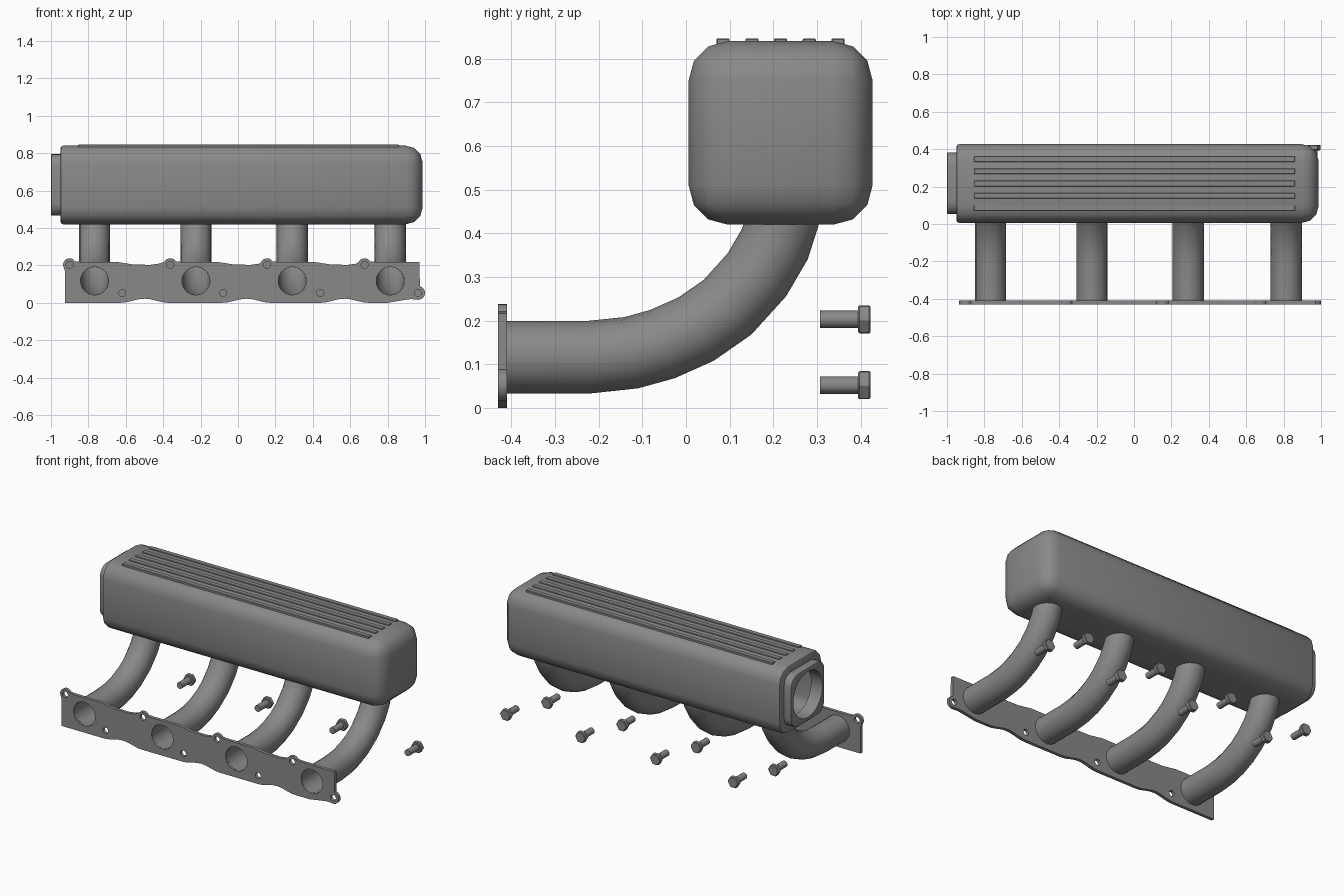
import bpy, bmesh
from math import pi, sin, cos, radians
from mathutils import Matrix, Vector

if "Cube" in bpy.data.objects:
    bpy.data.objects.remove(bpy.data.objects["Cube"])

RUNNER_X = (-0.767, -0.225, 0.29, 0.814)
TOP_BOLT_X = (-0.90, -0.362, 0.155, 0.677)
LOW_BOLT_X = (-0.62, -0.08, 0.44, 0.962)
TOP_Z, LOW_Z = 0.203, 0.053

# dark grey cast metal
METAL = bpy.data.materials.new('dark_metal')
METAL.diffuse_color = (0.25, 0.25, 0.25, 1)
METAL.use_nodes = True
METAL.node_tree.nodes["Principled BSDF"].inputs["Base Color"].default_value = METAL.diffuse_color


def mesh_obj(name, bm):
    bmesh.ops.recalc_face_normals(bm, faces=bm.faces)
    me = bpy.data.meshes.new(name)
    bm.to_mesh(me)
    bm.free()
    me.materials.append(METAL)
    ob = bpy.data.objects.new(name, me)
    bpy.context.collection.objects.link(ob)
    return ob


def curve_obj(name, loops, cyclic, dims):
    cu = bpy.data.curves.new(name, 'CURVE')
    cu.dimensions = dims
    cu.materials.append(METAL)
    for pts in loops:
        sp = cu.splines.new('POLY')
        sp.points.add(len(pts) - 1)
        for p, co in zip(sp.points, pts):
            p.co = (*co, 1) if len(co) == 3 else (*co, 0, 1)
        sp.use_cyclic_u = cyclic
    ob = bpy.data.objects.new(name, cu)
    bpy.context.collection.objects.link(ob)
    return ob


def finish(ob, angle=35):
    # apply modifiers / curve shape, then smooth with sharp edges kept
    bpy.ops.object.select_all(action='DESELECT')
    bpy.context.view_layer.objects.active = ob
    ob.select_set(True)
    bpy.ops.object.convert(target='MESH')
    bpy.ops.object.shade_smooth_by_angle(angle=radians(angle))


def add_box(bm, lo, hi):
    lo, hi = Vector(lo), Vector(hi)
    m = Matrix.Translation((lo + hi) / 2) @ Matrix.Diagonal((*(hi - lo), 1))
    bmesh.ops.create_cube(bm, size=1, matrix=m)


def rounded_box(name, lo, hi, r, seg, rim, round_right):
    # rounded along x (and optionally on the right end), small bevel on the left rim
    bm = bmesh.new()
    add_box(bm, lo, hi)
    def on(e, x):
        return all(abs(v.co.x - x) < 1e-4 for v in e.verts)
    edges = [e for e in bm.edges if not on(e, lo[0]) and (round_right or not on(e, hi[0]))]
    bmesh.ops.bevel(bm, geom=edges, offset=r, segments=seg, profile=0.5, affect='EDGES')
    left = [e for e in bm.edges if on(e, lo[0])]
    bmesh.ops.bevel(bm, geom=left, offset=rim, segments=2, profile=0.5, affect='EDGES')
    return mesh_obj(name, bm)


def cylinder(name, centre, r, depth, axis, n=40):
    bm = bmesh.new()
    rot = Matrix.Rotation(pi / 2, 4, 'Y') if axis == 'X' else Matrix()
    bmesh.ops.create_cone(bm, cap_ends=True, segments=n, radius1=r, radius2=r,
                          depth=depth, matrix=Matrix.Translation(centre) @ rot)
    return mesh_obj(name, bm)


def cut(ob, cutter):
    m = ob.modifiers.new('cut', 'BOOLEAN')
    m.operation, m.solver, m.object = 'DIFFERENCE', 'EXACT', cutter


def arc(cx, cz, r, a0, a1, n=10):
    return [(cx + r * cos(radians(a0 + (a1 - a0) * i / n)),
             cz + r * sin(radians(a0 + (a1 - a0) * i / n))) for i in range(n + 1)]


# plenum chamber: hollow, open at the left throat, ported to the runners
plenum = rounded_box('plenum', (-0.95, 0.006, 0.42), (0.987, 0.427, 0.84), 0.09, 3, 0.015, True)
throat = rounded_box('throttle_flange', (-1.0, 0.053, 0.467), (-0.94, 0.383, 0.797),
                     0.065, 4, 0.006, False)
cavity = rounded_box('cavity_cutter', (-0.92, 0.03, 0.445), (0.96, 0.4, 0.815), 0.065, 3, 0.01, True)
bore = cylinder('bore_cutter', (-0.98, 0.218, 0.632), 0.145, 0.2, 'X')
cut(plenum, cavity)
cut(plenum, bore)
cut(throat, bore)
helpers = [cavity, bore]
for x in RUNNER_X:
    port = cylinder('port_cutter', (x, 0.222, 0.43), 0.07, 0.08, 'Z', 24)
    cut(plenum, port)
    helpers.append(port)
finish(plenum)
finish(throat)
for h in helpers:
    bpy.data.objects.remove(h)

# raised ribs on the lid
bm = bmesh.new()
for i in range(5):
    y = 0.085 + i * 0.0657
    add_box(bm, (-0.855, y - 0.015, 0.83), (0.86, y + 0.015, 0.846))
bmesh.ops.bevel(bm, geom=bm.edges[:], offset=0.002, segments=1, affect='EDGES')
finish(mesh_obj('lid_ribs', bm))

# curved hollow runners
PATH = [(-0.42, 0.117), (-0.22, 0.117), (-0.125, 0.127), (-0.053, 0.147), (0.023, 0.181),
        (0.095, 0.231), (0.162, 0.305), (0.203, 0.375), (0.221, 0.43), (0.221, 0.445)]
for i, x in enumerate(RUNNER_X):
    ob = curve_obj(f'runner_{i + 1}', [[(x, y, z) for y, z in PATH]], False, '3D')
    ob.data.bevel_depth, ob.data.bevel_resolution = 0.079, 6
    wall = ob.modifiers.new('wall', 'SOLIDIFY')
    wall.thickness, wall.offset = 0.008, 0
    finish(ob, 40)

# mounting plate outline: scalloped bottom edge, lugs round the bolt holes
outline = [(-0.925, 0)]
for s in (-0.5, 0.045, 0.57):
    outline += [(s + k * 0.026, 0.011 * (1 + cos(pi * k / 5))) for k in range(-5, 6)]
outline += [(0.8, 0), (0.87, 0.012), (0.925, 0.02)]
outline += arc(0.963, LOW_Z, 0.037, -95, 75) + [(0.97, 0.217)]
for x in reversed(TOP_BOLT_X):
    if x < 0.6:
        outline += [(x + 0.48, 0.21), (x + 0.43, 0.203), (x + 0.34, 0.205), (x + 0.25, 0.219)]
    outline += [(x + 0.06, 0.219)]
    outline += arc(x, TOP_Z, 0.035, 32, 205 if x < -0.8 else 150)
outline += [(-0.925, 0.17)]
BOLTS = [(x, TOP_Z) for x in TOP_BOLT_X] + [(x, LOW_Z) for x in LOW_BOLT_X]
loops = [outline]
loops += [arc(x, 0.117, 0.075, 0, 345, 23) for x in RUNNER_X]
loops += [arc(x, z, 0.019, 0, 337.5, 15) for x, z in BOLTS]
plate = curve_obj('mounting_plate', loops, True, '2D')
plate.data.fill_mode, plate.data.extrude = 'BOTH', 0.01
plate.location.y = -0.42
plate.rotation_euler.x = pi / 2
finish(plate)

# loose hex bolts floating behind the plate
for i, (x, z) in enumerate(BOLTS):
    bm = bmesh.new()
    lay = Matrix.Rotation(pi / 2, 4, 'X')
    # hex head, corners pointing along x
    head = bmesh.ops.create_cone(bm, cap_ends=True, segments=6, radius1=0.037, radius2=0.037,
                                 depth=0.028, matrix=Matrix.Translation((x, 0.408, z)) @ lay
                                 @ Matrix.Rotation(pi / 2, 4, 'Z'))['verts']
    if not any(abs(v.co.z - z) < 1e-4 for v in head):
        bmesh.ops.rotate(bm, verts=head, cent=(x, 0.408, z), matrix=Matrix.Rotation(pi / 6, 3, 'Y'))
    bmesh.ops.bevel(bm, geom=bm.edges[:], offset=0.003, segments=1, affect='EDGES')
    # shank
    bmesh.ops.create_cone(bm, cap_ends=True, segments=16, radius1=0.02, radius2=0.02, depth=0.09,
                          matrix=Matrix.Translation((x, 0.352, z)) @ lay)
    finish(mesh_obj(f'bolt_{i + 1}', bm), 30)
